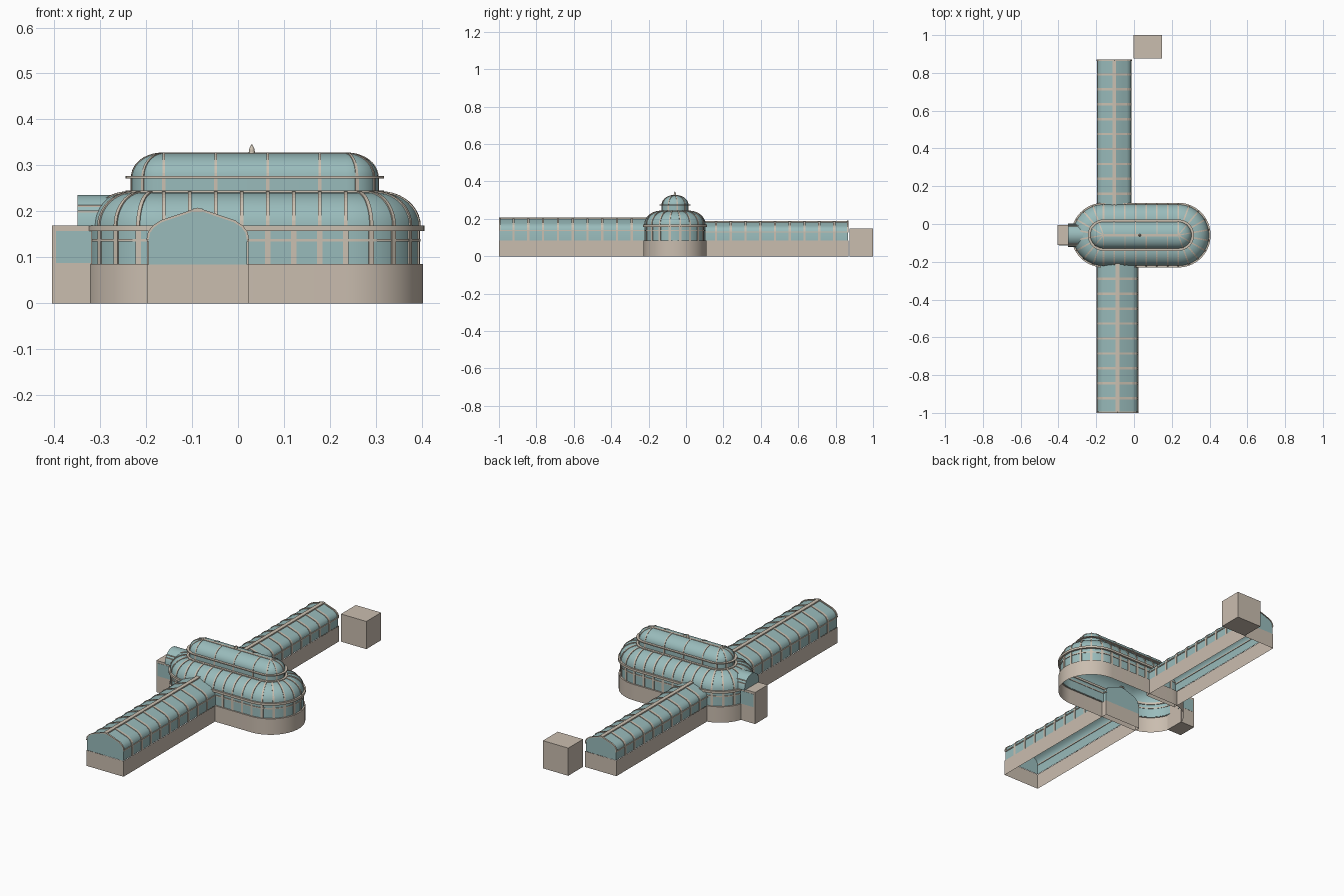
import bpy, bmesh
from math import sin, cos, pi
from mathutils import Vector

old = bpy.data.objects.get("Cube")
if old:
    bpy.data.objects.remove(old)


def material(name, rgb):
    m = bpy.data.materials.new(name)
    m.use_nodes = True
    col = (*rgb, 1)
    m.diffuse_color = col
    m.node_tree.nodes["Principled BSDF"].inputs["Base Color"].default_value = col
    return m


STONE = material("pale stone", (0.59, 0.51, 0.43))
TRIM = material("cream trim", (0.60, 0.53, 0.44))
GLASS = material("teal glass", (0.32, 0.50, 0.50))

# Hall plan: a stadium around this centre
CX, CY, STRAIGHT = 0.0365, -0.059, 0.198


def finish(name, bm, mat, smooth=False):
    bmesh.ops.recalc_face_normals(bm, faces=bm.faces)
    me = bpy.data.meshes.new(name)
    bm.to_mesh(me)
    bm.free()
    me.materials.append(mat)
    ob = bpy.data.objects.new(name, me)
    bpy.context.collection.objects.link(ob)
    if smooth:
        bpy.ops.object.select_all(action="DESELECT")
        bpy.context.view_layer.objects.active = ob
        ob.select_set(True)
        bpy.ops.object.shade_smooth_by_angle(angle=0.6)
    return ob


def add_box(bm, lo, hi):
    lo, hi = Vector(lo), Vector(hi)
    cube = bmesh.ops.create_cube(bm, size=1)
    for v in cube["verts"]:
        v.co = (lo + hi) / 2 + v.co * (hi - lo)


def box(name, lo, hi, mat):
    bm = bmesh.new()
    add_box(bm, lo, hi)
    return finish(name, bm, mat)


def stations(straight_steps, arc_steps):
    """Pairs of spine point and outward direction around the stadium."""
    out = []
    for s in (1, -1):
        for i in range(straight_steps):
            x = s * STRAIGHT * (2 * i / straight_steps - 1)
            out.append((Vector((CX + x, CY, 0)), Vector((0, -s, 0))))
        for i in range(arc_steps):
            a = pi * i / arc_steps
            out.append((Vector((CX + s * STRAIGHT, CY, 0)), s * Vector((sin(a), -cos(a), 0))))
    return out


def loft(name, profile, mat, closed=False, cap=False):
    """Carry a radius and height profile around the stadium."""
    bm = bmesh.new()
    plan = stations(1, 36)
    rings = [[bm.verts.new(c + d * r + Vector((0, 0, z))) for c, d in plan] for r, z in profile]
    pairs = list(zip(rings, rings[1:])) + ([(rings[-1], rings[0])] if closed else [])
    n = len(plan)
    for a, b in pairs:
        for i in range(n):
            j = (i + 1) % n
            bm.faces.new((a[i], a[j], b[j], b[i]))
    if cap:
        bm.faces.new(rings[-1])
    return finish(name, bm, mat, True)


def band(name, r0, r1, z0, z1, mat=TRIM):
    return loft(name, [(r0, z0), (r1, z0), (r1, z1), (r0, z1)], mat, closed=True)


def add_rib(bm, origin, across, side, profile, w, t):
    """A flat bar of half width w and depth t following a profile."""
    rows = []
    for i, (u, z) in enumerate(profile):
        a, b = profile[max(i - 1, 0)], profile[min(i + 1, len(profile) - 1)]
        n = Vector((b[1] - a[1], a[0] - b[0])).normalized()
        base = origin + across * u + Vector((0, 0, z))
        lift = (across * n.x + Vector((0, 0, n.y))) * t
        rows.append([bm.verts.new(p) for p in (
            base - side * w, base - side * w + lift, base + side * w + lift, base + side * w)])
    for a, b in zip(rows, rows[1:]):
        for k in range(3):
            bm.faces.new((a[k], a[k + 1], b[k + 1], b[k]))
    bm.faces.new(rows[0])
    bm.faces.new(rows[-1])


def quarter(r0, r1, z0, z1, n=10):
    """Quarter ellipse from the wall inwards and upwards."""
    return [(r1 + (r0 - r1) * cos(pi / 2 * i / n), z0 + (z1 - z0) * sin(pi / 2 * i / n))
            for i in range(n + 1)]


# Main hall
wall, drum = [(0.160, 0.083), (0.160, 0.160)], [(0.071, 0.240), (0.071, 0.275)]
roof, dome = quarter(0.162, 0.076, 0.168, 0.241), quarter(0.070, 0.003, 0.275, 0.326)
loft("hall_base", [(0.168, 0), (0.168, 0.085), (0.158, 0.085)], STONE)
loft("hall_glass_wall", wall, GLASS)
band("hall_wall_rail", 0.158, 0.163, 0.134, 0.140)
band("hall_cornice", 0.156, 0.171, 0.157, 0.169)
loft("hall_roof", roof, GLASS)
band("drum_sill", 0.068, 0.083, 0.240, 0.245)
loft("drum_glass_wall", drum, GLASS)
band("drum_cornice", 0.066, 0.083, 0.272, 0.277)
loft("upper_dome", dome, GLASS, cap=True)

# Hall mullions and roof ribs
bm = bmesh.new()
for i, (c, d) in enumerate(stations(7, 9)):
    side = Vector((-d.y, d.x, 0))
    add_rib(bm, c, d, side, wall, 0.006, 0.003)
    add_rib(bm, c, d, side, roof, 0.004, 0.003)
    if i % 2 == 0:
        add_rib(bm, c, d, side, drum, 0.004, 0.002)
        add_rib(bm, c, d, side, dome, 0.003, 0.002)
finish("hall_ribs", bm, TRIM)
box("dome_ridge", (CX - STRAIGHT, CY - 0.006, 0.322), (CX + STRAIGHT, CY + 0.006, 0.328), TRIM)

# Finial
bm = bmesh.new()
for r0, r1, z0, z1 in ((0.007, 0.006, 0.326, 0.335), (0.006, 0.001, 0.335, 0.346)):
    c = bmesh.ops.create_cone(bm, cap_ends=True, segments=12, radius1=r0, radius2=r1, depth=z1 - z0)
    bmesh.ops.translate(bm, verts=c["verts"], vec=(0.03, CY, (z0 + z1) / 2))
finish("finial", bm, TRIM)


def gallery(name, profile, origin, across, along, length):
    """Glass tunnel with closed ends following a profile."""
    bm = bmesh.new()
    ends = [[bm.verts.new(origin + across * u + Vector((0, 0, z)) + along * s) for u, z in profile]
            for s in (0, length)]
    for i in range(len(profile) - 1):
        bm.faces.new((ends[0][i], ends[0][i + 1], ends[1][i + 1], ends[1][i]))
    for e in ends:
        bm.faces.new(e)
    return finish(name, bm, GLASS, True)


def wing(name, cx, half, top, y_out, y_in):
    """Long glasshouse wing with a stone base, arched eaves and ridge."""
    y0, y1 = sorted((y_out, y_in))
    s = 1 if y_in > y_out else -1
    k = (top - 0.083) / 0.120
    w = half - 0.003
    right = [(w, 0.083), (w, 0.083 + 0.054 * k), (w * 0.97, 0.083 + 0.070 * k),
             (w * 0.89, 0.083 + 0.082 * k), (w * 0.74, 0.083 + 0.093 * k)]
    profile = right + [(0, top)] + [(-u, z) for u, z in reversed(right)]
    X, Y = Vector((1, 0, 0)), Vector((0, 1, 0))
    gallery(name + "_glass", profile, Vector((cx, y0 + 0.003, 0)), X, Y, y1 - y0 - 0.006)

    # Open-bottomed stone base
    bm = bmesh.new()
    add_box(bm, (cx - half, y0, 0), (cx + half, y1, 0.084))
    bm.faces.ensure_lookup_table()
    flat = [f for f in bm.faces if abs(f.normal.z) > 0.9]
    bmesh.ops.delete(bm, geom=flat, context="FACES_ONLY")
    finish(name + "_base", bm, STONE)

    # Arched ribs, end trim, ridge and rails
    bm = bmesh.new()
    y = y_out + s * 0.078
    while (y_in - y) * s > 0.02:
        add_rib(bm, Vector((cx, y, 0)), X, Y, profile, 0.006, 0.003)
        y += s * 0.079
    eave = profile[1:-1]
    add_rib(bm, Vector((cx, y_out + s * 0.004, 0)), X, Y, eave, 0.004, 0.005)
    add_box(bm, (cx - 0.010, y0, top - 0.004), (cx + 0.010, y1, top + 0.003))
    for e in (-1, 1):
        add_box(bm, (cx + e * w - 0.003, y0 + 0.004, right[1][1] - 0.003),
                (cx + e * w + 0.003, y1, right[1][1] + 0.003))
    finish(name + "_ribs", bm, TRIM)


wing("front_wing", -0.0875, 0.110, 0.203, -1.0, -0.195)
wing("back_wing", -0.1045, 0.0925, 0.185, 0.870, 0.085)

# Detached block at the back
box("back_block", (-0.003, 0.875, 0), (0.147, 1.0, 0.148), STONE)

# Side porch with glass panels
box("porch", (-0.405, -0.112, 0), (-0.318, -0.006, 0.169), STONE)
for n, y in (("front", -0.112), ("back", -0.006)):
    box("porch_%s_glass" % n, (-0.396, y - 0.001, 0.088), (-0.320, y + 0.001, 0.157), GLASS)

# Small vault above the porch
vault = [(0.062 * cos(pi * i / 16), 0.168 + 0.068 * sin(pi * i / 16)) for i in range(17)]
vault_origin = Vector((-0.349, CY, 0))
X, Y = Vector((1, 0, 0)), Vector((0, 1, 0))
gallery("porch_vault", vault, vault_origin, Y, X, 0.11)
bm = bmesh.new()
for e in (-1, 1):
    for z, u in ((0.200, 0.0545), (0.212, 0.0472)):
        add_box(bm, (-0.349, CY + e * u - 0.003, z - 0.002), (-0.280, CY + e * u + 0.003, z + 0.002))
finish("vault_rails", bm, TRIM)
